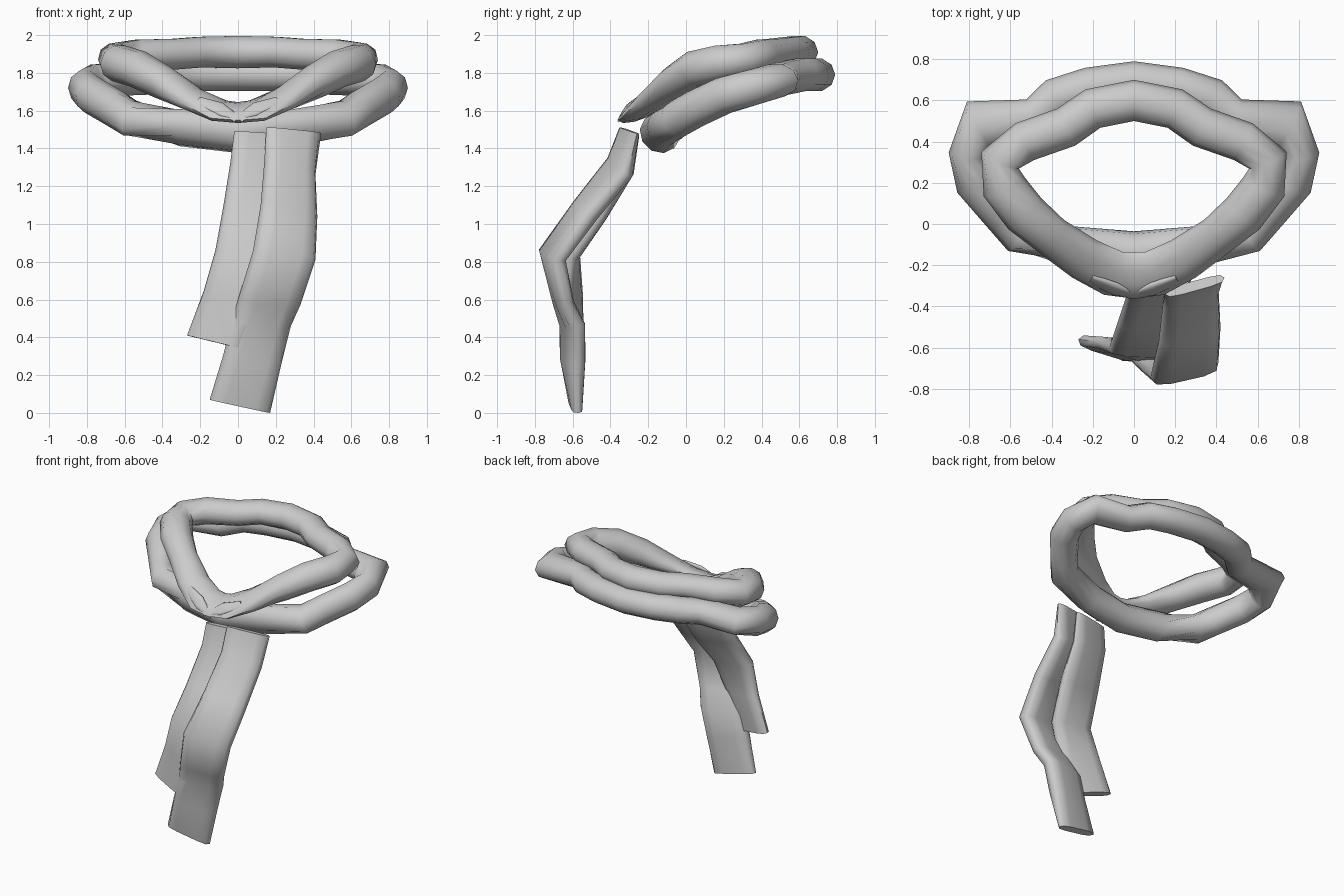
import bpy, bmesh, math
from mathutils import Vector as V

cube = bpy.data.objects.get("Cube")
if cube:
    bpy.data.objects.remove(cube)

cloth = bpy.data.materials.new("grey cloth")
cloth.use_nodes = True
GREY = (0.6, 0.6, 0.6, 1)
cloth.diffuse_color = GREY
cloth.node_tree.nodes["Principled BSDF"].inputs["Base Color"].default_value = GREY


def spow(v, p):
    return math.copysign(abs(v) ** p, v)


def loft(name, sections, closed, power=1.0, sides=10):
    """Skin a tube through (centre, half width axis, half thickness axis)."""
    bm = bmesh.new()
    rings = []
    for c, a, b in sections:
        ring = []
        for i in range(sides):
            t = math.tau * i / sides
            ring.append(bm.verts.new(c + a * spow(math.cos(t), power) + b * spow(math.sin(t), power)))
        rings.append(ring)
    n = len(rings)
    for k in range(n if closed else n - 1):
        r, s = rings[k], rings[(k + 1) % n]
        for i in range(sides):
            j = (i + 1) % sides
            bm.faces.new((r[i], r[j], s[j], s[i]))
    if not closed:
        bm.faces.new(rings[0])
        bm.faces.new(rings[-1])
    bmesh.ops.recalc_face_normals(bm, faces=bm.faces)
    me = bpy.data.meshes.new(name)
    bm.to_mesh(me)
    bm.free()
    me.materials.append(cloth)
    ob = bpy.data.objects.new(name, me)
    bpy.context.collection.objects.link(ob)
    bpy.ops.object.select_all(action='DESELECT')
    ob.select_set(True)
    bpy.context.view_layer.objects.active = ob
    bpy.ops.object.shade_smooth_by_angle(angle=math.radians(65))


def neck_loop(name, half):
    """Closed loop from its left half: x, y, z, half width, half height, tilt."""
    pts = half + [(-p[0],) + p[1:] for p in half[-2:0:-1]]
    n = len(pts)
    sections = []
    for k, (x, y, z, w, h, tilt) in enumerate(pts):
        d = (V(pts[(k + 1) % n][:3]) - V(pts[k - 1][:3])).normalized()
        inward = d.cross(V((0, 0, 1))).normalized()
        up = inward.cross(d).normalized()
        t = math.radians(tilt)
        a = inward * math.cos(t) + up * math.sin(t)
        sections.append((V((x, y, z)), a * w, a.cross(d).normalized() * h))
    loft(name, sections, True)


def strip(name, rows, power=0.6):
    """Flat padded strip from rows of left edge, right edge and half thickness."""
    mids = [(V(l) + V(r)) / 2 for l, r, t in rows]
    sections = []
    for k, (l, r, t) in enumerate(rows):
        d = mids[min(k + 1, len(rows) - 1)] - mids[max(k - 1, 0)]
        a = (V(r) - V(l)) / 2
        sections.append((mids[k], a, a.cross(d).normalized() * t))
    loft(name, sections, False, power)


# Two loops around the neck
neck_loop("upper_loop", [
    (0, .60, 1.91, .10, .09, 0), (.2, .56, 1.91, .10, .085, 0),
    (.33, .47, 1.90, .10, .085, 0), (.53, .40, 1.89, .10, .09, 0),
    (.65, .31, 1.87, .10, .09, 0), (.63, .18, 1.85, .11, .10, 0),
    (.53, .05, 1.82, .11, .10, 0), (.4, -.06, 1.75, .10, .09, 0),
    (.24, -.17, 1.66, .11, .06, 10), (.1, -.24, 1.60, .12, .04, 20),
    (0, -.25, 1.59, .12, .04, 20)])
neck_loop("lower_loop", [
    (0, .69, 1.79, .10, .09, 0), (.22, .66, 1.79, .10, .09, 0),
    (.38, .61, 1.79, .10, .09, 0), (.49, .51, 1.77, .10, .09, 0),
    (.75, .48, 1.76, .13, .09, 0), (.81, .34, 1.72, .09, .10, 0),
    (.77, .20, 1.68, .10, .10, 0), (.65, .05, 1.61, .09, .10, 0),
    (.57, -.04, 1.56, .10, .10, 0), (.3, -.11, 1.51, .10, .10, -45),
    (0, -.14, 1.48, .11, .10, -45)])

# Small pinched folds where the loops meet at the front
for name, side in (("left_fold", 1), ("right_fold", -1)):
    strip(name, [
        ((.22 * side, -.28, 1.63), (.2 * side, -.25, 1.67), .012),
        ((.1 * side, -.34, 1.57), (.08 * side, -.29, 1.64), .015),
        ((-.03 * side, -.36, 1.54), (-.02 * side, -.34, 1.56), .006)])

# Long front tail
strip("front_tail", [
    ((.15, -.34, 1.51), (.44, -.26, 1.48), .025),
    ((.14, -.39, 1.34), (.41, -.31, 1.26), .05),
    ((.12, -.57, 1.10), (.42, -.50, 1.04), .055),
    ((.08, -.745, .86), (.41, -.67, .81), .055),
    ((.0, -.67, .60), (.33, -.63, .57), .05),
    ((-.04, -.63, .46), (.28, -.57, .46), .055),
    ((-.08, -.63, .30), (.23, -.57, .26), .055),
    ((-.15, -.60, .07), (.17, -.57, 0), .03)])

# Shorter rear tail running behind the front one
strip("rear_tail", [
    ((-.02, -.34, 1.49), (.28, -.26, 1.47), .025),
    ((-.04, -.36, 1.33), (.27, -.30, 1.27), .04),
    ((-.08, -.48, 1.08), (.25, -.45, 1.04), .045),
    ((-.12, -.60, .86), (.20, -.61, .82), .045),
    ((-.18, -.57, .65), (.11, -.65, .59), .04),
    ((-.27, -.56, .41), (.02, -.65, .34), .035)])
